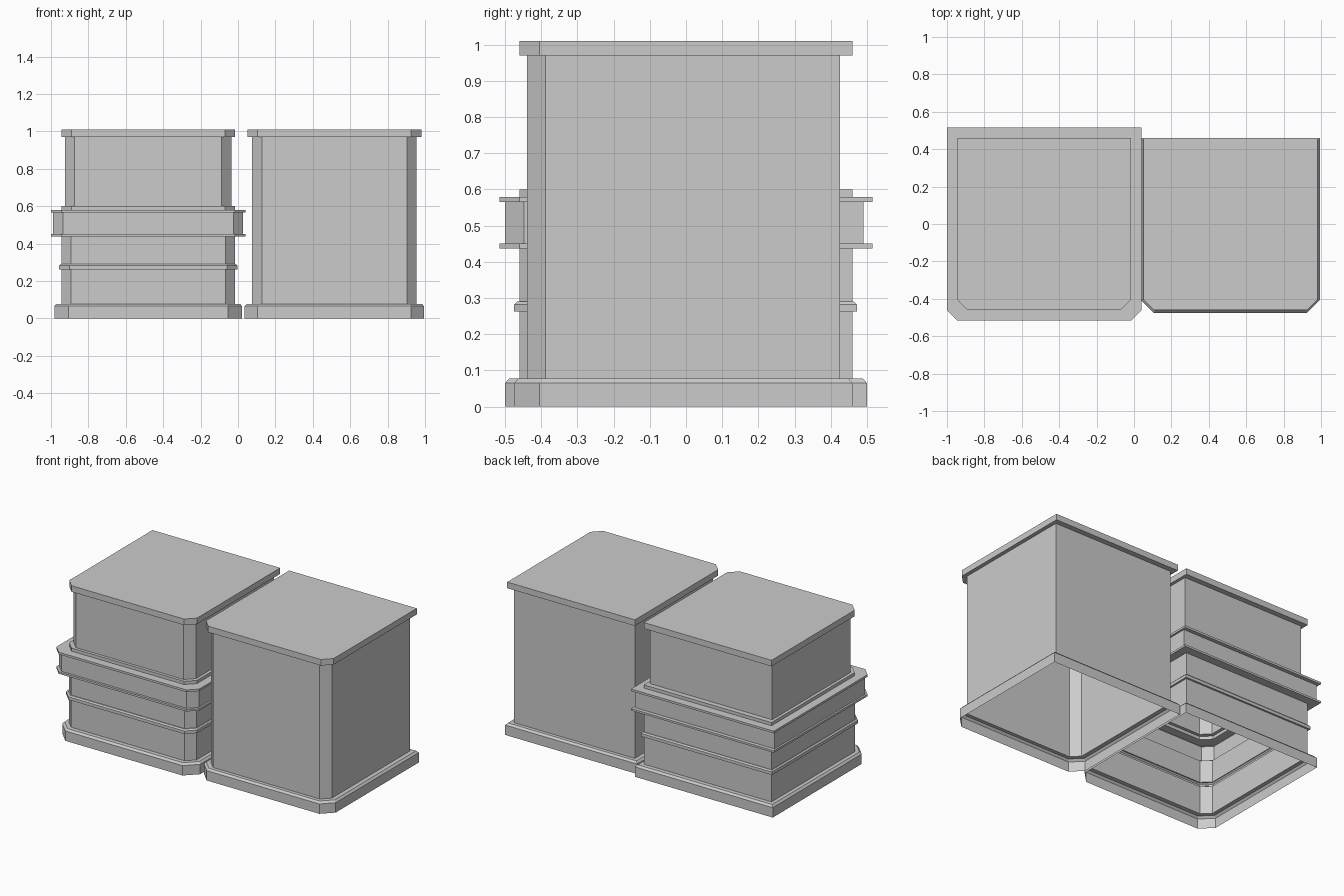
import bpy, bmesh

if "Cube" in bpy.data.objects:
    bpy.data.objects.remove(bpy.data.objects["Cube"])


def ring(bm, cx, half, front, back, z, cut):
    """Rectangular outline with its two front corners cut off."""
    l, r = cx - half, cx + half
    pts = [(l, back), (l, front + cut), (l + cut, front),
           (r - cut, front), (r, front + cut), (r, back)]
    return [bm.verts.new((x, y, z)) for x, y in pts]


def shell(name, cx, rows, cap=False):
    """Open shell lofted through rows of (half width, front y, back y, z, corner cut)."""
    bm = bmesh.new()
    rings = [ring(bm, cx, *row) for row in rows]
    for a, b in zip(rings, rings[1:]):
        for i in range(6):
            j = (i + 1) % 6
            bm.faces.new((a[i], a[j], b[j], b[i]))
    if cap:
        bm.faces.new(rings[-1])
    mesh = bpy.data.meshes.new(name)
    bm.to_mesh(mesh)
    bm.free()
    obj = bpy.data.objects.new(name, mesh)
    bpy.context.collection.objects.link(obj)
    return obj


def trim(name, cx, inner, outer, z0, z1, after, bevel=0.0):
    """Projecting moulding: underside, edge, optional bevel, ledge back to the next part."""
    rows = [(*inner, z0, 0.055), (*outer, z0, 0.055), (*outer, z1 - bevel, 0.055)]
    if bevel:
        h, f, b = outer
        rows.append((h - bevel, f + bevel, b - bevel, z1, 0.053))
    rows.append((*after, z1, 0.055))
    return shell(name, cx, rows)


def plinth(name, cx, outer, body, cut):
    """Bevelled base, open underneath."""
    h, f, b = outer
    return shell(name, cx, [(h, f, b, 0, cut), (h, f, b, 0.065, cut),
                            (h - 0.012, f + 0.012, b - 0.012, 0.078, cut - 0.005),
                            (*body, 0.078, 0.052)])


def wall(name, cx, body, z0, z1):
    return shell(name, cx, [(*body, z0, 0.052), (*body, z1, 0.052)])


def lid(name, cx, body, outer):
    return shell(name, cx, [(*body, 0.97, 0.052), (*outer, 0.97, 0.055),
                            (*outer, 1.01, 0.055)], cap=True)


# Footprints as (half width, front y, back y)
UPPER = (0.445, -0.44, 0.425)
LOWER = (0.465, -0.46, 0.46)
BAND = (0.508, -0.50, 0.49)
LEDGE = (0.52, -0.515, 0.515)
L, R = -0.48, 0.515

# Left cabinet with stepped mouldings
plinth("left_base", L, (0.502, -0.50, 0.50), LOWER, 0.075)
wall("left_lower_wall", L, LOWER, 0.078, 0.262)
trim("left_lower_trim", L, LOWER, (0.477, -0.475, 0.472), 0.262, 0.29, LOWER, 0.008)
wall("left_middle_wall", L, LOWER, 0.29, 0.437)
trim("left_drawer_bottom_ledge", L, LOWER, LEDGE, 0.437, 0.45, BAND)
wall("left_drawer_band", L, BAND, 0.45, 0.565)
trim("left_drawer_top_ledge", L, BAND, LEDGE, 0.565, 0.579, LOWER)
shell("left_step", L, [(*LOWER, 0.579, 0.055), (*LOWER, 0.60, 0.055), (*UPPER, 0.60, 0.052)])
wall("left_upper_wall", L, UPPER, 0.60, 0.97)
lid("left_top", L, UPPER, LOWER)

# Right cabinet with plain walls
BODY = (0.44, -0.44, 0.425)
plinth("right_base", R, (0.48, -0.475, 0.46), BODY, 0.07)
wall("right_wall", R, BODY, 0.078, 0.97)
lid("right_top", R, BODY, (0.465, -0.46, 0.46))
